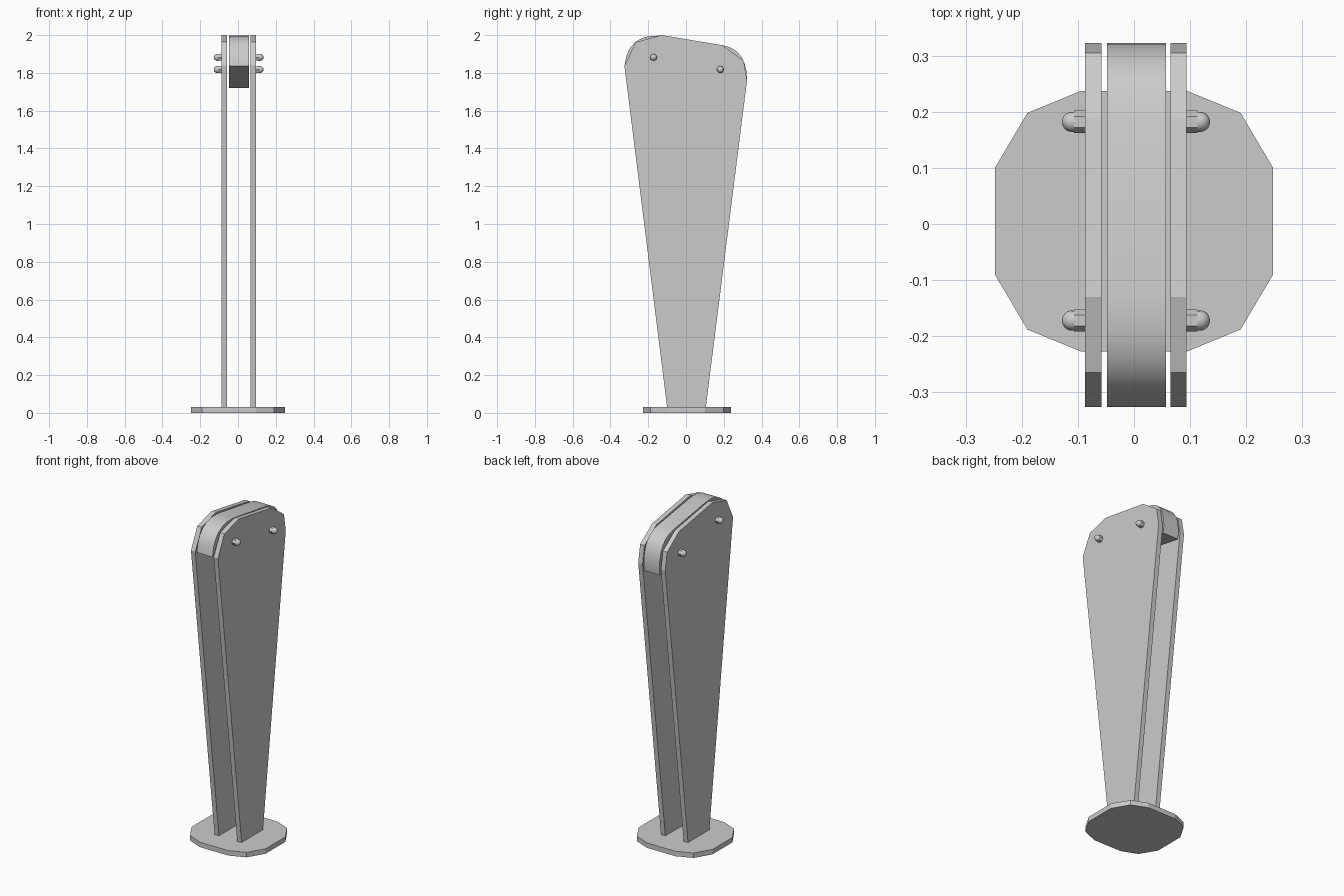
import bpy, bmesh, math
from mathutils import Matrix

cube = bpy.data.objects.get("Cube")
if cube:
    bpy.data.objects.remove(cube, do_unlink=True)

grey = bpy.data.materials.new("light_grey")
grey.use_nodes = True
grey.diffuse_color = (0.6, 0.6, 0.6, 1)
grey.node_tree.nodes["Principled BSDF"].inputs["Base Color"].default_value = (0.6, 0.6, 0.6, 1)


def finish(name, bm, smooth=None):
    bmesh.ops.recalc_face_normals(bm, faces=bm.faces)
    mesh = bpy.data.meshes.new(name)
    bm.to_mesh(mesh)
    bm.free()
    mesh.materials.append(grey)
    obj = bpy.data.objects.new(name, mesh)
    bpy.context.collection.objects.link(obj)
    if smooth:
        bpy.ops.object.select_all(action='DESELECT')
        obj.select_set(True)
        bpy.context.view_layer.objects.active = obj
        bpy.ops.object.shade_smooth_by_angle(angle=math.radians(smooth))


def prism(name, points, offset, smooth=None):
    """Extrude a closed outline of 3D points along an offset."""
    bm = bmesh.new()
    face = bm.faces.new([bm.verts.new(p) for p in points])
    new = bmesh.ops.extrude_face_region(bm, geom=[face])["geom"]
    bmesh.ops.translate(bm, vec=offset,
                        verts=[v for v in new if isinstance(v, bmesh.types.BMVert)])
    finish(name, bm, smooth)


def round_corner(a, control, b, steps=6):
    """Quadratic curve from a to b, pulled towards control."""
    return [tuple((1 - t) ** 2 * p + 2 * t * (1 - t) * c + t * t * q
                  for p, c, q in zip(a, control, b))
            for t in (i / steps for i in range(steps + 1))]


# Twelve-sided foot plate
quarter = [(0.248, 0.095), (0.19, 0.193), (0.095, 0.232)]
half = quarter + [(-x, y) for x, y in reversed(quarter)]
foot = half + [(-x, -y) for x, y in half]
prism("foot_plate", [(x, y + 0.005, 0) for x, y in foot], (0, 0, 0.03))

# Two tall tapering side plates
side = [(-0.1, 0.03), (0.105, 0.03), (0.323, 1.76), (0.305, 1.865),
        (0.19, 1.947), (-0.13, 2.0), (-0.265, 1.963), (-0.326, 1.838)]
for name, x in (("left_side_plate", 0.065), ("right_side_plate", -0.087)):
    prism(name, [(x, y, z) for y, z in side], (0.029, 0, 0))

# Rounded top block with a sloping underside
block = [(0.318, 1.72)]
block += round_corner((0.323, 1.76), (0.325, 1.925), (0.19, 1.947))
block += round_corner((-0.13, 1.997), (-0.31, 2.01), (-0.326, 1.836))
prism("top_block", [(-0.048, y, z) for y, z in block], (0.105, 0, 0), 40)


# Domed nuts on the outside of both plates
def domed_nut(name, side_sign, y, z):
    bm = bmesh.new()
    bmesh.ops.create_cone(bm, cap_ends=True, segments=6, radius1=0.02, radius2=0.02,
                          depth=0.024, matrix=Matrix.Translation((0, 0, 0.01)))
    rings = [(0.018, 0.018)] + [(0.018 * math.cos(a), 0.026 + 0.018 * math.sin(a))
                                for a in (math.radians(d) for d in range(0, 80, 15))]
    previous = None
    for radius, height in rings:
        ring = [bm.verts.new((radius * math.cos(i * math.tau / 16),
                              radius * math.sin(i * math.tau / 16), height))
                for i in range(16)]
        if previous:
            for i in range(16):
                j = (i + 1) % 16
                bm.faces.new((previous[i], previous[j], ring[j], ring[i]))
        previous = ring
    tip = bm.verts.new((0, 0, 0.044))
    for i in range(16):
        bm.faces.new((previous[i], previous[(i + 1) % 16], tip))
    turn = Matrix.Rotation(side_sign * math.pi / 2, 4, 'Y')
    bm.transform(Matrix.Translation((0.0035 + side_sign * 0.088, y, z)) @ turn)
    finish(name, bm, 40)


for side_name, sign in (("left", 1), ("right", -1)):
    domed_nut("front_" + side_name + "_nut", sign, -0.172, 1.882)
    domed_nut("back_" + side_name + "_nut", sign, 0.182, 1.818)
